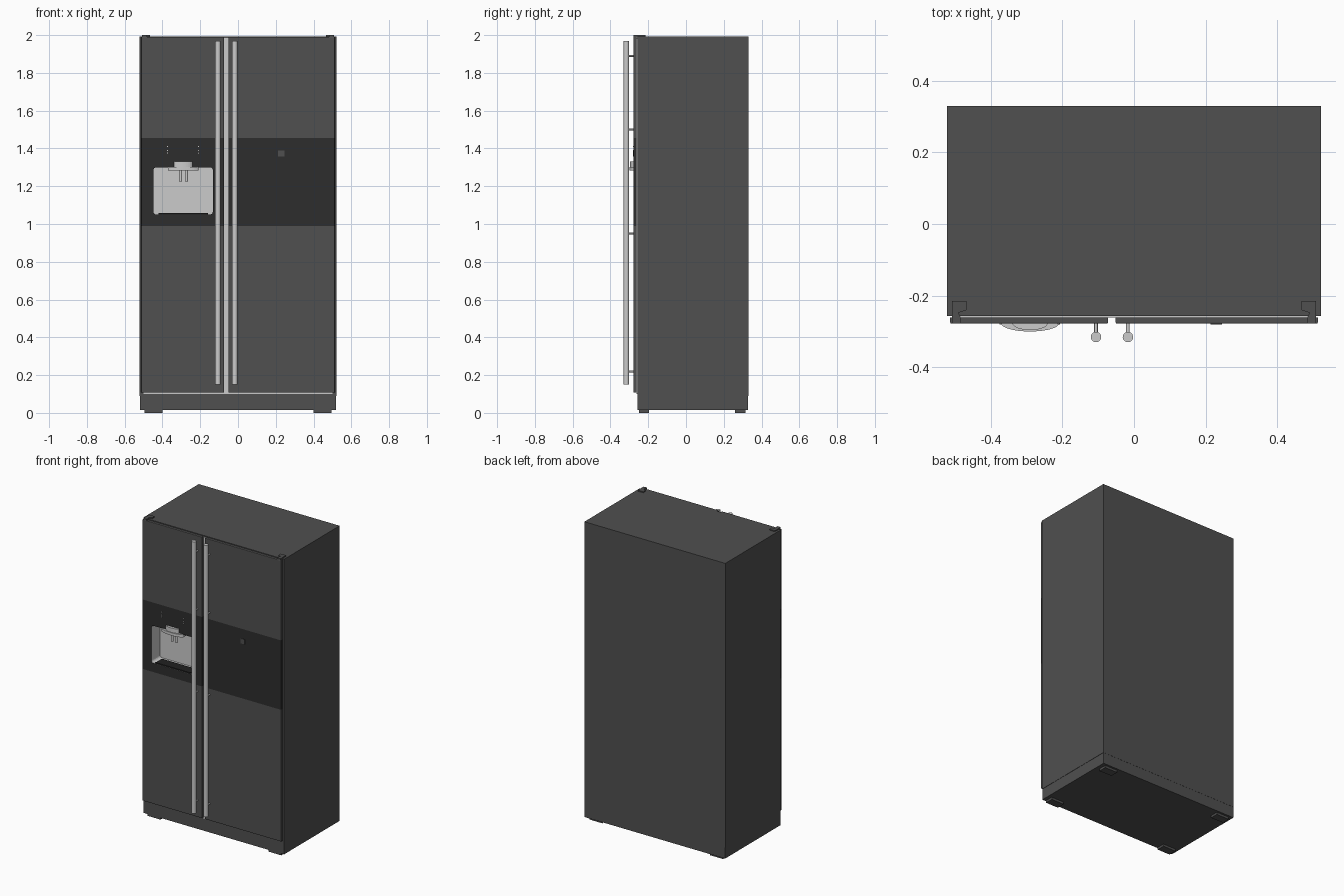
import bpy, bmesh, math
from mathutils import Vector, Matrix

if "Cube" in bpy.data.objects:
    bpy.data.objects.remove(bpy.data.objects["Cube"])


def material(name, rgb):
    m = bpy.data.materials.new(name)
    m.diffuse_color = (*rgb, 1)
    m.use_nodes = True
    m.node_tree.nodes["Principled BSDF"].inputs["Base Color"].default_value = m.diffuse_color
    return m


GREY = material("dark_grey", (0.08, 0.08, 0.08))
BLACK = material("black_band", (0.027, 0.027, 0.027))
LIGHT = material("light_metal", (0.6, 0.6, 0.6))
TRAY = material("tray_black", (0.015, 0.015, 0.015))


def finish(name, bm, *mats):
    bmesh.ops.recalc_face_normals(bm, faces=bm.faces)
    me = bpy.data.meshes.new(name)
    bm.to_mesh(me)
    bm.free()
    ob = bpy.data.objects.new(name, me)
    bpy.context.collection.objects.link(ob)
    for m in mats:
        me.materials.append(m)
    return ob


def box_bm(x0, x1, y0, y1, z0, z1):
    bm = bmesh.new()
    bmesh.ops.create_cube(bm, size=1)
    for v in bm.verts:
        v.co = Vector(((x0, x1)[v.co.x > 0], (y0, y1)[v.co.y > 0], (z0, z1)[v.co.z > 0]))
    return bm


def box(name, mat, *b):
    return finish(name, box_bm(*b), mat)


def rod(name, mat, a, b, r, n=24):
    a, b = Vector(a), Vector(b)
    bm = bmesh.new()
    rot = (b - a).to_track_quat('Z', 'Y').to_matrix().to_4x4()
    bmesh.ops.create_cone(bm, cap_ends=True, segments=n, radius1=r, radius2=r,
                          depth=(b - a).length,
                          matrix=Matrix.Translation((a + b) / 2) @ rot)
    ob = finish(name, bm, mat)
    for p in ob.data.polygons:
        p.use_smooth = len(p.vertices) == 4
    return ob


def prism(name, mat, pts, z0, z1):
    bm = bmesh.new()
    f = bm.faces.new([bm.verts.new((x, y, z0)) for x, y in pts])
    ext = bmesh.ops.extrude_face_region(bm, geom=[f])
    for g in ext["geom"]:
        if isinstance(g, bmesh.types.BMVert):
            g.co.z = z1
    return finish(name, bm, mat)


# cutter for the dispenser niche; its colour transfers to the cut walls
bm = box_bm(-0.448, -0.133, -0.4, -0.185, 1.05, 1.30)
bmesh.ops.bevel(bm, geom=[e for e in bm.edges
                          if abs(e.verts[0].co.y - e.verts[1].co.y) > 0.1],
                offset=0.016, segments=4, profile=0.5, affect='EDGES')
cutter = finish("niche_cutter", bm, LIGHT)
cutter.hide_render = True


def cut_niche(ob):
    mod = ob.modifiers.new("niche", 'BOOLEAN')
    mod.operation = 'DIFFERENCE'
    mod.solver = 'EXACT'
    mod.material_mode = 'TRANSFER'
    mod.object = cutter
    bpy.context.view_layer.objects.active = ob
    bpy.ops.object.modifier_apply(modifier=mod.name)


# cabinet, light front panel, plinth and feet
cabinet = box("cabinet", GREY, -0.522, 0.522, -0.257, 0.33, 0.09, 1.993)
cut_niche(cabinet)
panel = box("front_panel", LIGHT, -0.5, 0.5, -0.2615, -0.257, 0.1, 1.985)
cut_niche(panel)
box("plinth", GREY, -0.52, 0.52, -0.256, 0.329, 0.015, 0.09)
for sx in (-1, 1):
    for y0, y1 in ((-0.25, -0.195), (0.26, 0.315)):
        xs = sorted((sx * 0.40, sx * 0.495))
        box("foot", GREY, xs[0], xs[1], y0, y1, 0, 0.015)


# doors with a black band at mid height
def door(name, x0, x1):
    bm = box_bm(x0, x1, -0.278, -0.2615, 0.107, 1.99)
    bmesh.ops.bevel(bm, geom=[e for e in bm.edges
                              if all(v.co.y < -0.27 for v in e.verts)],
                    offset=0.003, segments=2, profile=0.5, affect='EDGES')
    for z in (0.99, 1.455):
        bmesh.ops.bisect_plane(bm, geom=bm.verts[:] + bm.edges[:] + bm.faces[:],
                               plane_co=(0, 0, z), plane_no=(0, 0, 1))
    for f in bm.faces:
        f.material_index = int(0.99 < f.calc_center_median().z < 1.455)
    return finish(name, bm, GREY, BLACK)


cut_niche(door("left_door", -0.513, -0.073))
door("right_door", -0.051, 0.513)
bpy.data.objects.remove(cutter)

# long bar handles on standoffs
for side, x in (("left", -0.106), ("right", -0.017)):
    rod(side + "_handle", LIGHT, (x, -0.3155, 0.15), (x, -0.3155, 1.97), 0.0145)
    for z in (0.22, 0.95, 1.5, 1.89):
        rod(side + "_handle_standoff", LIGHT, (x, -0.277, z), (x, -0.315, z), 0.005, 12)

# hinge covers
for s in (-1, 1):
    pts = [(0.508, -0.215), (0.467, -0.215), (0.467, -0.24), (0.49, -0.248),
           (0.483, -0.262), (0.483, -0.277), (0.508, -0.277)]
    prism("hinge_cover", GREY, [(s * x, y) for x, y in pts], 1.988, 2.0)


# dispenser head: curved plate, smaller block above, nozzles below
def bow(w, front, back):
    arc = [(-0.29 + w * math.cos(t), -0.277 + (front + 0.277) * math.sin(t))
           for t in (math.pi * i / 20 for i in range(21))]
    return arc + [(-0.29 - w, back), (-0.29 + w, back)]


prism("dispenser_plate", LIGHT, bow(0.081, -0.300, -0.235), 1.283, 1.302)
prism("dispenser_block", LIGHT, bow(0.049, -0.296, -0.27), 1.302, 1.331)
for x in (-0.304, -0.273):
    rod("nozzle", LIGHT, (x, -0.262, 1.225), (x, -0.262, 1.284), 0.008, 16)

# drip tray with raised front lip
box("drip_tray", TRAY, -0.42, -0.16, -0.272, -0.205, 1.049, 1.055)
box("drip_tray_lip", TRAY, -0.42, -0.16, -0.277, -0.271, 1.049, 1.058)

# indicator dots and small square plate
for x in (-0.373, -0.21):
    for z in (1.41, 1.39, 1.375):
        rod("indicator", LIGHT, (x, -0.277, z), (x, -0.28, z), 0.003, 10)
box("square_plate", GREY, 0.213, 0.245, -0.28, -0.277, 1.357, 1.389)
